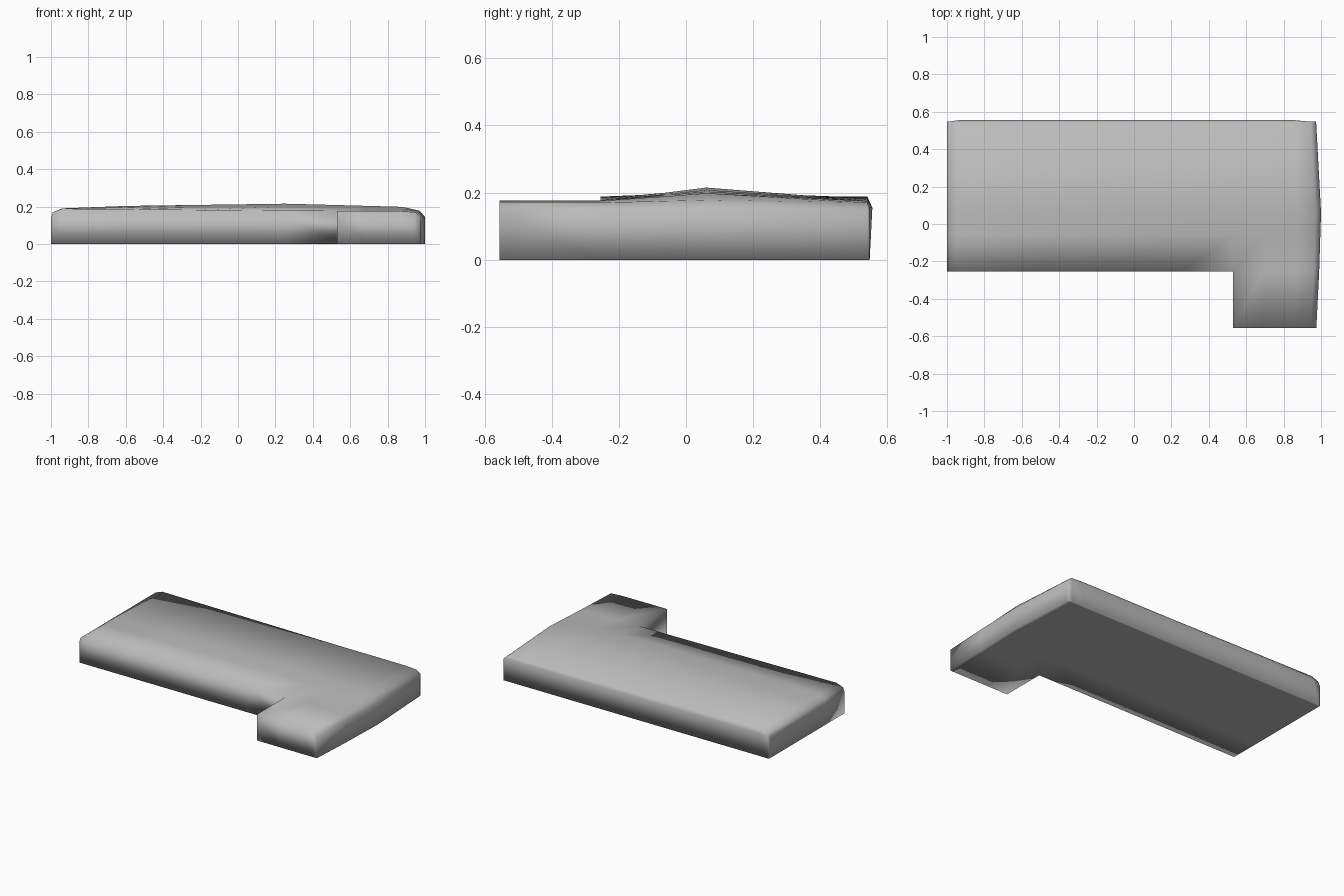
import bpy
import bmesh

if "Cube" in bpy.data.objects:
    bpy.data.objects.remove(bpy.data.objects["Cube"])


def lerp(points, t):
    """Piecewise linear curve through (position, value) points."""
    for (a, va), (b, vb) in zip(points, points[1:]):
        if t <= b:
            return va + (vb - va) * max(0, t - a) / (b - a)
    return points[-1][1]


# Lengthwise heights along the crown and along the front/back edges
CROWN = [(-1, .14), (-.99, .17), (-.94, .19), (-.6, .203), (.25, .215),
         (.6, .206), (.88, .198), (.97, .178), (1, .145)]
EDGE = [(-1, .14), (-.99, .17), (-.94, .188), (-.2, .181), (.25, .177),
        (.88, .175), (.97, .17), (1, .145)]
# Crosswise blend from edge height to crown height
BLEND = [(-.555, 0), (-.255, .03), (-.06, .6), (.06, 1), (.54, 0)]
# Bowed right end
BOW = [(-.555, .975), (-.255, .99), (.06, 1), (.3, .992), (.555, .973)]

XS = [-1, -.99, -.94, -.6, -.2, .25, .53, .7, .88, .97, 1]
YS = [-.555, -.255, -.06, .06, .54, .555]


def surface_point(x, y):
    e, c = lerp(EDGE, x), lerp(CROWN, x)
    z = e + (c - e) * lerp(BLEND, y)
    if y > .55:                       # chamfer at the back edge
        z = min(z, .155)
    px = x
    if x > .53:                       # bow the right end outwards
        px = .53 + (x - .53) * (lerp(BOW, y) - .53) / .47
    if y > .55 and abs(x) > .95:      # clip the back corners
        y = .547
    return px, y, z


# L-shaped slab: crowned top sheet with a front tab, extruded down to the base
bm = bmesh.new()
grid = {}


def vert(i, j):
    if (i, j) not in grid:
        grid[i, j] = bm.verts.new(surface_point(XS[i], YS[j]))
    return grid[i, j]


for i in range(len(XS) - 1):
    for j in range(len(YS) - 1):
        if YS[j] < -.3 and XS[i] < .5:
            continue                  # notch beside the tab
        bm.faces.new([vert(i, j), vert(i + 1, j),
                      vert(i + 1, j + 1), vert(i, j + 1)])

top = list(bm.faces)
base = bmesh.ops.extrude_face_region(bm, geom=top, use_keep_orig=True)
for v in base["geom"]:
    if isinstance(v, bmesh.types.BMVert):
        v.co.z = 0
        v.co.y = min(v.co.y, .547)
bmesh.ops.remove_doubles(bm, verts=bm.verts, dist=.0005)
bmesh.ops.recalc_face_normals(bm, faces=bm.faces)
for f in bm.faces:                    # soft shading across every edge
    f.smooth = True

mesh = bpy.data.meshes.new("slab")
bm.to_mesh(mesh)
bm.free()
slab = bpy.data.objects.new("slab", mesh)
bpy.context.collection.objects.link(slab)

# Darker grey surface
grey = bpy.data.materials.new("dark_grey")
grey.diffuse_color = (.5, .5, .5, 1)
grey.use_nodes = True
grey.node_tree.nodes["Principled BSDF"].inputs["Base Color"].default_value = grey.diffuse_color
mesh.materials.append(grey)
